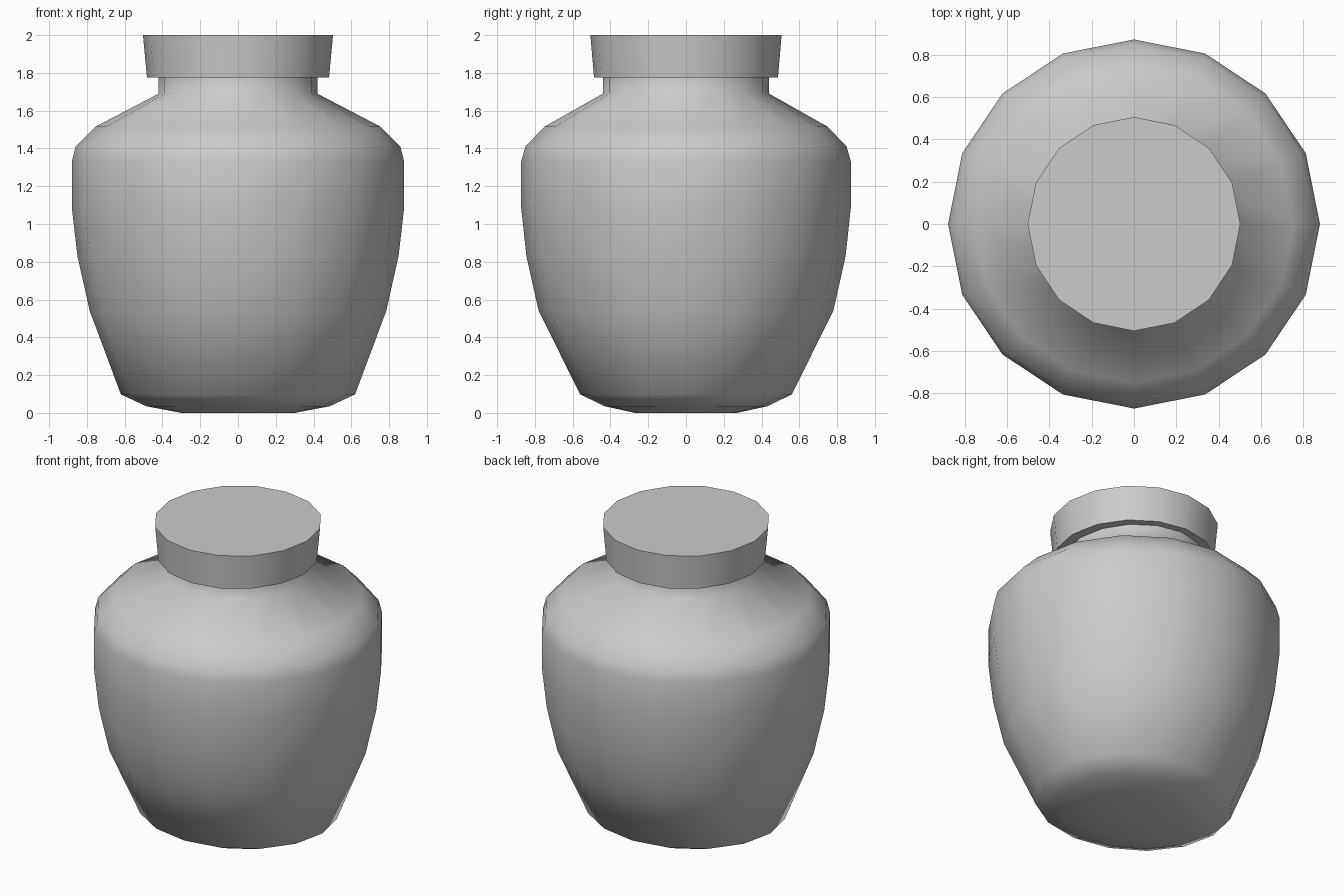
import bpy, bmesh, math

cube = bpy.data.objects.get("Cube")
if cube:
    bpy.data.objects.remove(cube)

SIDES = 16

grey = bpy.data.materials.new("plain grey")
grey.use_nodes = True
COLOR = (0.6, 0.6, 0.6, 1)
grey.diffuse_color = COLOR
grey.node_tree.nodes["Principled BSDF"].inputs["Base Color"].default_value = COLOR


def lathe(name, rings, sharp_angle):
    """Stack slightly oval rings (x radius, y radius, z) and close both ends."""
    bm = bmesh.new()
    loops = []
    for rx, ry, z in rings:
        angles = [2 * math.pi * i / SIDES for i in range(SIDES)]
        loops.append([bm.verts.new((rx * math.cos(a), ry * math.sin(a), z)) for a in angles])
    for low, high in zip(loops, loops[1:]):
        for i in range(SIDES):
            j = (i + 1) % SIDES
            bm.faces.new((low[i], low[j], high[j], high[i]))
    bm.faces.new(loops[0][::-1])
    bm.faces.new(loops[-1])
    mesh = bpy.data.meshes.new(name)
    bm.to_mesh(mesh)
    bm.free()
    mesh.materials.append(grey)
    obj = bpy.data.objects.new(name, mesh)
    bpy.context.collection.objects.link(obj)
    bpy.ops.object.select_all(action="DESELECT")
    obj.select_set(True)
    bpy.context.view_layer.objects.active = obj
    bpy.ops.object.shade_smooth_by_angle(angle=math.radians(sharp_angle))
    return obj


# Jar body: rounded base, tapering belly, shoulder and short neck
lathe("jar_body", [
    (0.30, 0.27, 0.0), (0.485, 0.43, 0.035), (0.62, 0.56, 0.098),
    (0.785, 0.78, 0.54), (0.85, 0.845, 0.83), (0.88, 0.873, 1.09),
    (0.88, 0.873, 1.33), (0.86, 0.85, 1.41), (0.755, 0.75, 1.515),
    (0.42, 0.44, 1.69), (0.42, 0.44, 1.79),
], 75)

# Flared flat lid
lathe("lid", [(0.482, 0.487, 1.775), (0.503, 0.506, 2.0)], 60)
